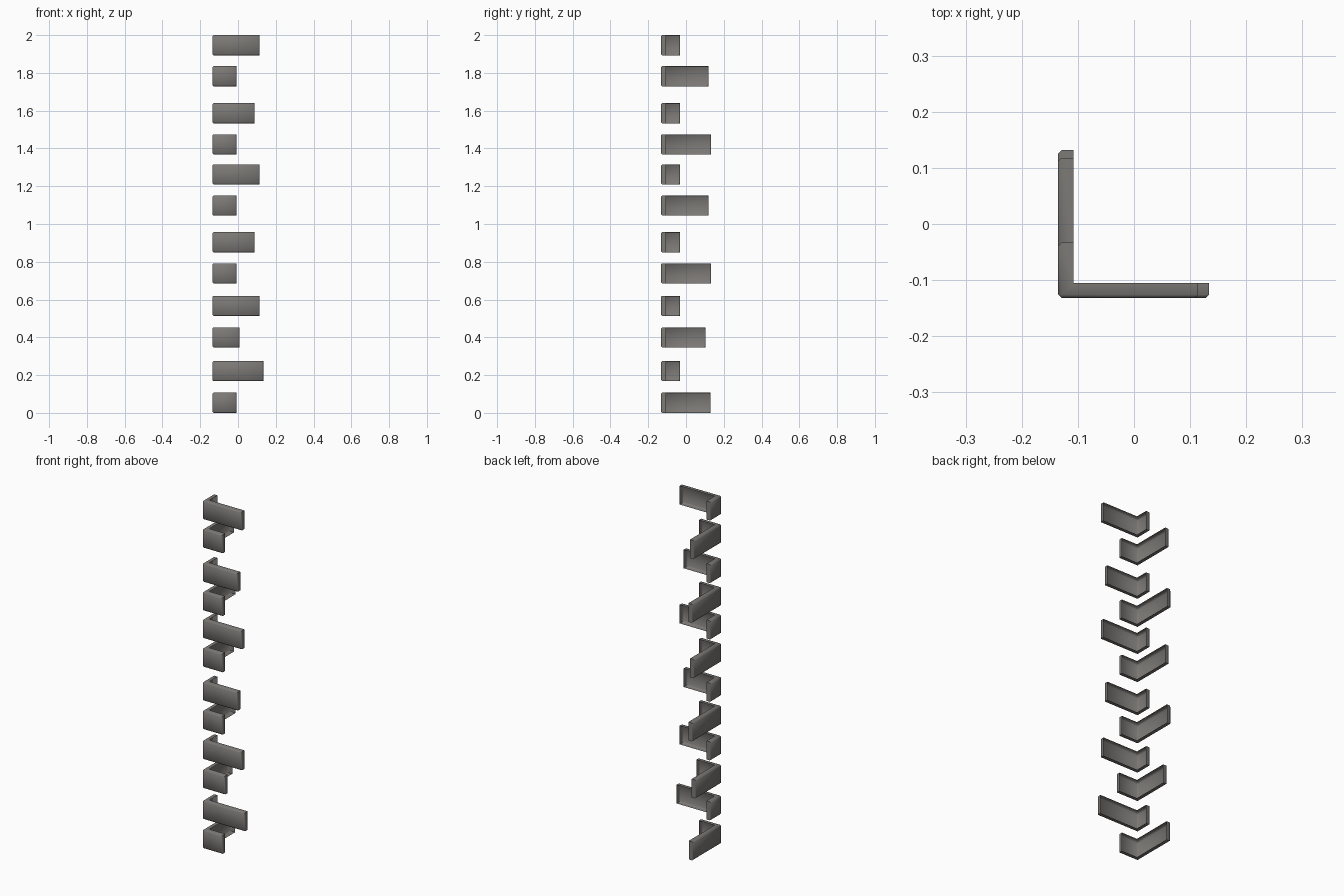
import bpy, bmesh

if "Cube" in bpy.data.objects:
    bpy.data.objects.remove(bpy.data.objects["Cube"])

# stone colour
stone = bpy.data.materials.new("warm_grey_stone")
stone.diffuse_color = (0.2, 0.19, 0.18, 1)
stone.use_nodes = True
stone.node_tree.nodes["Principled BSDF"].inputs["Base Color"].default_value = stone.diffuse_color

X0, Y0 = -0.135, -0.132   # outer faces of the corner
T = 0.027                 # stone thickness
H = 0.107                 # stone height
SHORT = -0.033            # back end of the short side return


def corner_stone(name, z, x_end, y_end):
    """L-shaped hollow-backed stone wrapping a wall corner, outer edges softened."""
    outline = [(X0, Y0), (x_end, Y0), (x_end, Y0 + T),
               (X0 + T, Y0 + T), (X0 + T, y_end), (X0, y_end)]
    bm = bmesh.new()
    face = bm.faces.new([bm.verts.new((x, y, z)) for x, y in outline])
    top = bmesh.ops.extrude_face_region(bm, geom=[face])["geom"]
    bmesh.ops.translate(bm, vec=(0, 0, H),
                        verts=[v for v in top if isinstance(v, bmesh.types.BMVert)])
    bmesh.ops.recalc_face_normals(bm, faces=bm.faces)
    # chamfer only the edges lying in the two outer faces
    outer = [e for e in bm.edges
             if all(abs(v.co.x - X0) < 1e-5 for v in e.verts)
             or all(abs(v.co.y - Y0) < 1e-5 for v in e.verts)]
    bmesh.ops.bevel(bm, geom=outer, offset=0.006, segments=1,
                    affect='EDGES', profile=0.5)
    # open back: remove the two faces that would sit against the wall
    back = [f for f in bm.faces
            if all(abs(v.co.x - X0 - T) < 1e-5 for v in f.verts)
            or all(abs(v.co.y - Y0 - T) < 1e-5 for v in f.verts)]
    bmesh.ops.delete(bm, geom=back, context='FACES')
    mesh = bpy.data.meshes.new(name)
    bm.to_mesh(mesh)
    bm.free()
    mesh.materials.append(stone)
    obj = bpy.data.objects.new(name, mesh)
    bpy.context.collection.objects.link(obj)
    obj.select_set(True)
    bpy.context.view_layer.objects.active = obj


# alternating stones from the bottom up: base height, front end, side end
stones = [
    (0.0, -0.008, 0.129), (0.168, 0.134, SHORT),
    (0.346, 0.008, 0.102), (0.513, 0.114, SHORT),
    (0.685, -0.008, 0.132), (0.850, 0.088, SHORT),
    (1.044, -0.008, 0.118), (1.209, 0.114, SHORT),
    (1.368, -0.008, 0.132), (1.533, 0.088, SHORT),
    (1.729, -0.008, 0.118), (1.893, 0.114, SHORT),
]
for i, (z, xe, ye) in enumerate(stones):
    corner_stone(f"corner_stone_{i + 1}", z, xe, ye)
bpy.ops.object.shade_smooth_by_angle(angle=0.9)
